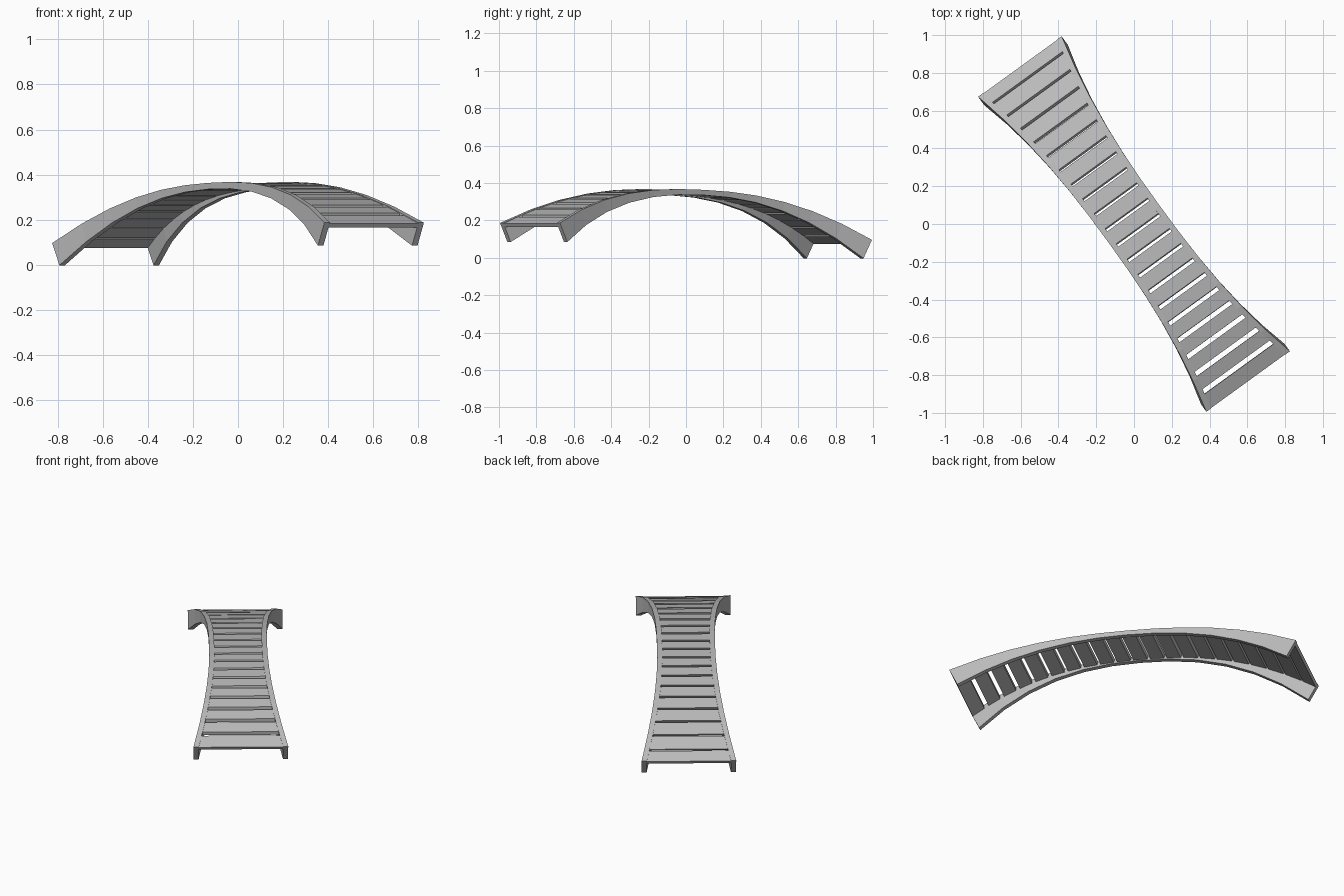
import bpy, bmesh, math
from mathutils import Vector

cube = bpy.data.objects.get("Cube")
if cube:
    bpy.data.objects.remove(cube, do_unlink=True)

HALF = 1.03                                   # half of the span
ALONG = Vector((0.587, -0.81, 0)).normalized()  # direction of the walkway
ACROSS = Vector((-ALONG.y, ALONG.x, 0))
UP = Vector((0, 0, 1))
RAIL = 0.03


def make_material(name, rgb):
    mat = bpy.data.materials.new(name)
    mat.use_nodes = True
    mat.diffuse_color = (*rgb, 1)
    mat.node_tree.nodes["Principled BSDF"].inputs["Base Color"].default_value = (*rgb, 1)
    return mat


GREY = make_material("plain_grey", (0.5, 0.5, 0.5))


def half_width(s):
    return 0.167 + 0.106 * abs(s / HALF) ** 2.4


def height(s):
    return 0.141 + 0.044 * s + 0.222 * (1 - abs(s / HALF) ** 2.4)


def depth(s):
    return 0.028 + 0.085 * abs(s / HALF) ** 2


def frame(s):
    """Tangent and normal of the arch at s."""
    slope = (height(s + 0.005) - height(s - 0.005)) / 0.01
    tangent = (ALONG + UP * slope).normalized()
    return tangent, ACROSS.cross(tangent).normalized() * -1


def point(s, across, drop=0.0, slide=0.0):
    """Point on the arch, dropped along the arch normal."""
    tangent, normal = frame(s)
    if normal.z < 0:
        normal = -normal
    return ALONG * s + UP * height(s) + ACROSS * across - normal * drop + tangent * slide


def loft(name, rings):
    """Closed solid through matching four-cornered rings."""
    bm = bmesh.new()
    loops = [[bm.verts.new(p) for p in ring] for ring in rings]
    for a, b in zip(loops, loops[1:]):
        for i in range(4):
            j = (i + 1) % 4
            bm.faces.new((a[i], a[j], b[j], b[i]))
    bm.faces.new(loops[0])
    bm.faces.new(loops[-1])
    bmesh.ops.recalc_face_normals(bm, faces=bm.faces)
    mesh = bpy.data.meshes.new(name)
    bm.to_mesh(mesh)
    bm.free()
    mesh.materials.append(GREY)
    obj = bpy.data.objects.new(name, mesh)
    bpy.context.collection.objects.link(obj)
    return obj


# Side beams: deep at both ends, thin at the crown
SEGMENTS = 12
for name, side in (("left_beam", 1), ("right_beam", -1)):
    rings = []
    for i in range(SEGMENTS + 1):
        s = HALF * (2 * i / SEGMENTS - 1)
        outer, inner = side * half_width(s), side * (half_width(s) - RAIL)
        d = depth(s)
        rings.append([point(s, outer), point(s, inner),
                      point(s, inner, d), point(s, outer, d)])
    loft(name, rings)

# Deck planks: gaps widen toward the front end
GAPS = 20
first, last = -0.958, 0.936
centres = [first + (last - first) * i / (GAPS - 1) for i in range(GAPS)]
gaps = [0.011 + 0.016 * i / (GAPS - 1) for i in range(GAPS)]
starts = [-HALF] + [c + g / 2 for c, g in zip(centres, gaps)]
ends = [c - g / 2 for c, g in zip(centres, gaps)] + [HALF]
TOP, BOTTOM = 0.004, 0.024
for n, (a, b) in enumerate(zip(starts, ends)):
    rings = []
    for s in (a, b):
        w = half_width(s) - RAIL * 0.8
        shift = 0 if abs(s) == HALF else 0.006
        rings.append([point(s, w, TOP), point(s, -w, TOP),
                      point(s, -w, BOTTOM, shift), point(s, w, BOTTOM, shift)])
    loft(f"plank_{n + 1}", rings)
